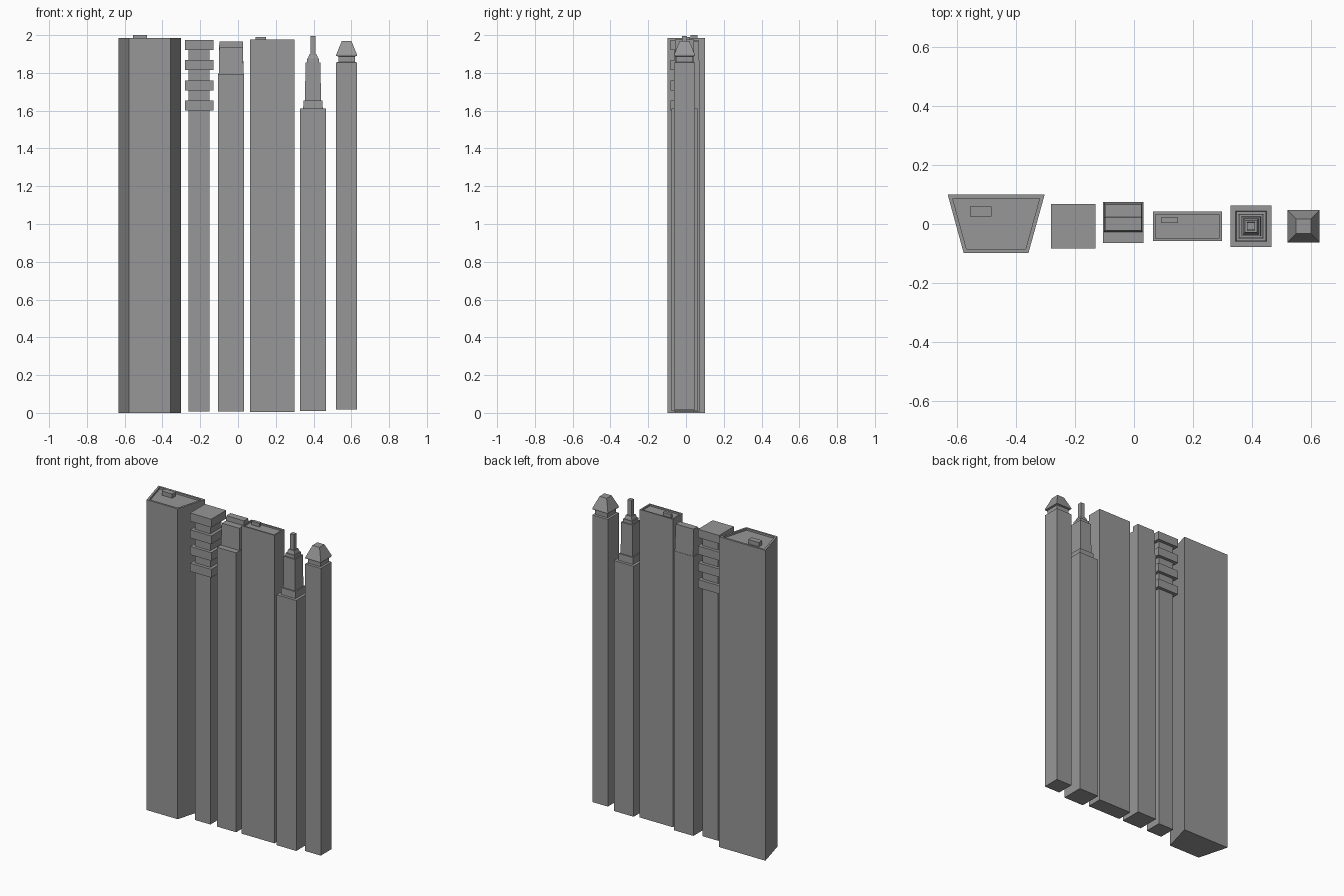
import bpy
import bmesh

cube = bpy.data.objects.get("Cube")
if cube:
    bpy.data.objects.remove(cube, do_unlink=True)

GREY = (0.31, 0.31, 0.31, 1.0)
mat = bpy.data.materials.new("concrete grey")
mat.use_nodes = True
mat.diffuse_color = GREY
mat.node_tree.nodes["Principled BSDF"].inputs["Base Color"].default_value = GREY


def finish(name, bm):
    bmesh.ops.recalc_face_normals(bm, faces=bm.faces)
    mesh = bpy.data.meshes.new(name)
    bm.to_mesh(mesh)
    bm.free()
    mesh.materials.append(mat)
    obj = bpy.data.objects.new(name, mesh)
    bpy.context.collection.objects.link(obj)
    return obj


def loft(name, rings, rim=0, sink=0):
    """Skin a stack of (outline, z) rings; optionally sink the roof inside a rim."""
    bm = bmesh.new()
    loops = [[bm.verts.new((x, y, z)) for x, y in outline] for outline, z in rings]
    for low, high in zip(loops, loops[1:]):
        n = len(low)
        for i in range(n):
            j = (i + 1) % n
            bm.faces.new((low[i], low[j], high[j], high[i]))
    bm.faces.new(loops[0][::-1])
    roof = bm.faces.new(loops[-1])
    bm.normal_update()
    if rim:
        bmesh.ops.inset_individual(bm, faces=[roof], thickness=rim, use_even_offset=True)
        inner = bmesh.ops.extrude_discrete_faces(bm, faces=[roof])["faces"][0]
        bmesh.ops.translate(bm, verts=inner.verts, vec=(0, 0, -sink))
    return finish(name, bm)


def rect(x0, x1, y0, y1):
    return [(x0, y0), (x1, y0), (x1, y1), (x0, y1)]


def box(name, x0, x1, y0, y1, z0, z1):
    return loft(name, [(rect(x0, x1, y0, y1), z0), (rect(x0, x1, y0, y1), z1)])


def stepped(name, cx, cy, levels):
    """Square tower described by (half width, height) levels."""
    return loft(name, [(rect(cx - h, cx + h, cy - h, cy + h), z) for h, z in levels])


# Wide trapezoid tower with sunken roof
outline = [(-0.578, -0.098), (-0.358, -0.098), (-0.303, 0.1), (-0.632, 0.1)]
loft("trapezoid_tower", [(outline, 0), (outline, 1.985)], rim=0.013, sink=0.012)
box("trapezoid_roof_unit", -0.557, -0.483, 0.025, 0.06, 1.972, 2.0)

# Slim tower with four overhanging blocks
levels = [(0.055, 0.008)]
for i in range(4):
    z = 1.6 + i * 0.107
    levels += [(0.055, z), (0.075, z), (0.075, z + 0.053), (0.055, z + 0.053)]
levels[-1:] = []
stepped("banded_tower", -0.206, -0.008, levels)

# Tower with stepped, slightly tapered crown
box("setback_shaft", -0.105, 0.032, -0.064, 0.075, 0.008, 1.795)
loft("setback_middle_step", [(rect(-0.102, 0.029, -0.027, 0.03), 1.795),
                             (rect(-0.099, 0.026, -0.022, 0.03), 1.934)])
loft("setback_back_step", [(rect(-0.102, 0.029, 0.019, 0.073), 1.795),
                           (rect(-0.099, 0.026, 0.023, 0.066), 1.965)])

# Flat slab tower with sunken roof
slab = rect(0.064, 0.298, -0.058, 0.042)
loft("slab_tower", [(slab, 0.006), (slab, 1.976)], rim=0.009, sink=0.01)
box("slab_roof_unit", 0.092, 0.149, 0.003, 0.022, 1.966, 1.99)

# Stepped tower with spire
stepped("spire_tower", 0.397, -0.008, [
    (0.07, 0.01), (0.07, 1.612), (0.052, 1.612), (0.05, 1.655),
    (0.042, 1.655), (0.04, 1.855), (0.033, 1.855), (0.032, 1.875),
    (0.027, 1.875), (0.02, 1.898), (0.014, 1.898), (0.013, 1.996)])

# Narrow tower with neck and pointed cap
stepped("capped_tower", 0.575, -0.008, [
    (0.055, 0.018), (0.055, 1.855), (0.044, 1.858), (0.044, 1.887),
    (0.055, 1.89), (0.055, 1.897), (0.025, 1.97)])
